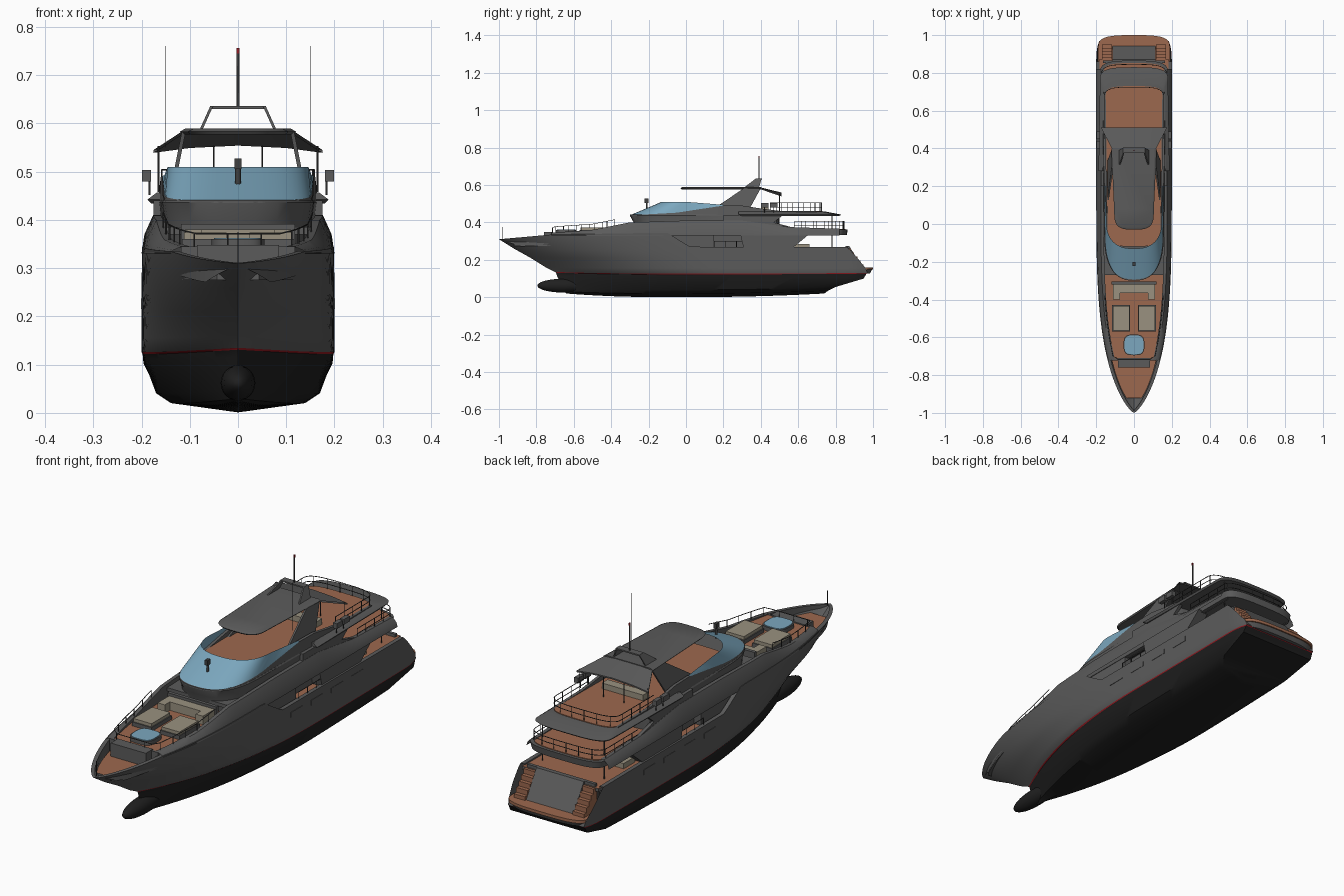
import bpy, bmesh, math
from mathutils import Vector

if "Cube" in bpy.data.objects:
    bpy.data.objects.remove(bpy.data.objects["Cube"])

def mat(name, r, g, b):
    m = bpy.data.materials.new(name)
    m.diffuse_color = (r, g, b, 1)
    m.use_nodes = True
    m.node_tree.nodes["Principled BSDF"].inputs["Base Color"].default_value = m.diffuse_color
    return m

GREY, DARK = mat("grey_paint", .105, .105, .105), mat("dark_bottom", .014, .014, .014)
TEAK, BLUE = mat("teak", .335, .14, .077), mat("blue_glass", .2, .39, .52)
BEIGE, RED = mat("beige_cushion", .32, .285, .215), mat("red_line", .3, .01, .015)
METAL = mat("rail_metal", .05, .05, .05)

def link(name, data):
    bpy.context.collection.objects.link(bpy.data.objects.new(name, data))

def finish(name, bm, mats, angle=35):
    bmesh.ops.remove_doubles(bm, verts=bm.verts, dist=1e-5)
    bmesh.ops.recalc_face_normals(bm, faces=bm.faces)
    me = bpy.data.meshes.new(name)
    bm.to_mesh(me)
    bm.free()
    for m in mats:
        me.materials.append(m)
    for p in me.polygons:
        p.use_smooth = True
    me.set_sharp_from_angle(angle=math.radians(angle))
    link(name, me)

def loft(name, rows, mats, rule=lambda i: 0, cap=0):
    """Skin rows of half-side points on both sides; cap closes the stern end."""
    bm, ends = bmesh.new(), []
    for s in (1, -1):
        g = [[bm.verts.new((s * x, y, z)) for x, y, z in r] for r in rows]
        for i in range(len(g) - 1):
            for j in range(len(g[0]) - 1):
                f = bm.faces.new((g[i][j], g[i][j + 1], g[i + 1][j + 1], g[i + 1][j]))
                f.material_index = rule(i)
        ends.append([r[-1] for r in g])
    for i in range(cap):
        f = bm.faces.new((ends[0][i], ends[0][i + 1], ends[1][i + 1], ends[1][i]))
        f.material_index = rule(i)
    finish(name, bm, mats)

def around(half):
    """Complete a half path that touches the centre line at one end."""
    m = [(-p[0],) + tuple(p[1:]) for p in half][::-1]
    return m + half[1:] if abs(half[0][0]) < 1e-6 else half + m[1:]

def plan(yf, yb, w, df, wb, db, e=.6, n=10):
    """Half deck outline with a rounded front (depth df) and back (depth db)."""
    t = [math.pi / 2 * i / n for i in range(n + 1)]
    c = lambda a: max(0, math.cos(a)) ** e if a < 1.57 else 0
    return ([(w * math.sin(a) ** e, yf + df * (1 - c(a))) for a in t] +
            [(wb * c(a), yb - db * (1 - math.sin(a) ** e)) for a in t])

def bridge(bm, loops):
    """Close a stack of equal loops with side walls and end caps."""
    n = len(loops[0])
    for a, b in zip(loops, loops[1:]):
        for i in range(n):
            bm.faces.new((a[i], a[(i + 1) % n], b[(i + 1) % n], b[i]))
    bm.faces.new(loops[0][::-1])
    return bm.faces.new(loops[-1])

def prism(name, rows, m, top=None):
    """Solid through deck outlines given as (half outline, z)."""
    bm = bmesh.new()
    full = lambda h: h + [(-x, y) for x, y in h[-2:0:-1]]
    loops = [[bm.verts.new((x, y, z)) for x, y in full(h)] for h, z in rows]
    bridge(bm, loops).material_index = 1
    finish(name, bm, [m, top or m])

def plate(name, poly, x0, x1, m, lean=0):
    """Side-view outline (y, z) extruded from x0 to x1 on both sides, leaning inward."""
    bm = bmesh.new()
    for s in (1, -1):
        bridge(bm, [[bm.verts.new((s * (x - lean * (z - poly[0][1])), y, z)) for y, z in poly]
                    for x in (x0, x1)])
    finish(name, bm, [m])

def box(name, x0, x1, y0, y1, z0, z1, m):
    plate(name, [(y0, z0), (y1, z0), (y1, z1), (y0, z1)], x0, x1, m)

def tubes(name, paths, r, m=METAL):
    cu = bpy.data.curves.new(name, 'CURVE')
    cu.dimensions, cu.bevel_depth, cu.bevel_resolution = '3D', r, 1
    for p in paths:
        sp = cu.splines.new('POLY')
        sp.points.add(len(p) - 1)
        for q, v in zip(sp.points, p):
            q.co = (*v, 1)
    cu.materials.append(m)
    link(name, cu)

def rail(name, path, h, bars=(1, .5), step=.06):
    """Rails over a base path, with evenly spaced posts."""
    paths, left = [[(x, y, z + h * k) for x, y, z in path] for k in bars], 0
    for a, b in zip(path, path[1:]):
        a, b = Vector(a), Vector(b)
        d = (b - a).length
        while left <= d and d > 0:
            p = a.lerp(b, left / d)
            paths.append([p, p + Vector((0, 0, h))])
            left += step
        left -= d
    tubes(name, paths, .0016)

def lerp(tab, y):
    for (a, u), (b, v) in zip(tab, tab[1:]):
        if y <= b:
            return u + (v - u) * max(0, (y - a) / (b - a))
    return tab[-1][1]

def breadth(y, y0, B, L, p):
    u, blunt = min(1, max(0, (y - y0) / L)), 1 - .25 * max(0, p - 2.8) / 1.2
    return B * (1 - (1 - u) ** p) ** blunt * (1 - .16 * max(0, (y - .85) / .15) ** 3)

hw = lambda y: breadth(y, -1, .2, 1.3, 4)

# Hull: keel to sheer, then cap rail and inner bulwark
sheer = [(-1, .31), (-.72, .335), (-.1, .345), (.02, .27), (.86, .268)]
levels = [  # stem y, stern y, half breadth, entry length, fullness, z bow/mid/stern
    (-.64, .74, 0, 1, 1, .02, .001, .02), (-.65, .76, .14, .9, 2.2, .03, .02, .035),
    (-.66, .80, .17, .95, 2.2, .05, .04, .055), (-.69, .95, .196, 1, 2.4, .115, .112, .10),
    (-.695, .965, .198, 1, 2.4, .131, .122, .126), (-.70, .97, .2, 1, 2.5, .135, .126, .13),
    (-.75, .96, .2, 1.05, 2.8, .16, .155, .155), (-.83, .92, .2, 1.15, 3.2, .21, .21, .205),
    (-.92, .88, .2, 1.23, 3.65, .26, .25, .25), (-1, .86, .2, 1.3, 4, 0, 0, 0)]
rows = []
for y0, y1, B, L, p, zb, zm, zs in levels:
    rows.append([])
    for s in [(i / 72) ** 1.4 for i in range(73)]:
        y = y0 + (y1 - y0) * s
        z = zm + (zb - zm) * max(0, 1 - s / .35) ** 2 + (zs - zm) * max(0, (s - .5) * 2) ** 2
        rows[-1].append((breadth(y, y0, B, L, p), y, z if zm else lerp(sheer, y)))
rows.append([(max(0, x - .018), y, z) for x, y, z in rows[-1]])
rows.append([(x, y, z - .05 * min(1, (y + 1) / .12)) for x, y, z in rows[-1]])
loft("hull", rows, [GREY, DARK, RED], lambda i: 1 if i < 4 else 2 if i == 4 else 0, cap=6)

# Bulbous bow
bm = bmesh.new()
bmesh.ops.create_uvsphere(bm, u_segments=20, v_segments=12, radius=1)
for v in bm.verts:
    v.co = (v.co.x * .036, -.655 + v.co.y * .14, .062 + v.co.z * .037)
finish("bow_bulb", bm, [DARK], 60)

# Raised topsides amidships
ztop = [(-.72, .345), (-.5, .36), (-.3, .40), (0, .41), (.3, .41), (.55, .375), (.86, .365)]
ys = [-.72 + 1.54 * i / 44 for i in range(45)]
loft("raised_topsides", [[(hw(y) - d, y, .33 + k * (lerp(ztop, y) - .33)) for y in ys]
     for d, k in ((0, 0), (.006, .5), (.024, 1), (.04, 1), (.04, 0))], [GREY])

# Decks that follow the hull
def deck(name, ya, yb, off, z, m=TEAK):
    yy = [ya + (yb - ya) * i / 12 for i in range(13)]
    half = [(0, ya)] + [(hw(y) - off, y) for y in yy] + [(0, yb)]
    prism(name, [(half, z - .015), (half, z)], GREY, m)

deck("bow_deck", -.92, -.72, .022, .29)
deck("fore_deck", -.72, -.26, .038, .343)
deck("side_deck", -.27, .3, .032, .385, GREY)
deck("main_deck", -.1, .87, .014, .262)
box("foredeck_step", 0, .085, -.76, -.71, .28, .348, GREY)
box("foredeck_bulkhead", 0, .118, -.722, -.712, .28, .345, GREY)

# Stern: swim platform with teak lip, transom and stairs
prism("platform_base", [(plan(.76, .985, .185, 0, .18, .07), .128),
                        (plan(.76, .995, .19, 0, .187, .07), .148)], GREY)
prism("swim_platform", [(plan(.8, 1, .192, 0, .19, .07), z) for z in (.147, .16)], TEAK)
plate("transom_door", [(.855, .275), (.872, .275), (.945, .156), (.855, .156)], 0, .115, GREY)
box("aft_bulwark", 0, .165, .852, .866, .15, .275, GREY)
for i in range(5):
    box(f"stair_{i}", .116, .17, .86, .95 - .017 * i, .15, .176 + .021 * i, TEAK)

# Main deck house, aft wings and hull windows
prism("main_house", [(plan(-.1, .52, .145, 0, .145, 0), z) for z in (.255, .34)], GREY)
box("side_lockers", .14, .177, -.1, .15, .255, .34, GREY)
plate("lower_wing", [(.31, .255), (.56, .255), (.66, .338), (.29, .338)], .14, .192, GREY)
box("aft_sofa", .09, .16, .58, .66, .26, .285, BEIGE)
for i in range(4):
    box(f"hull_window_{i}", .19, .2015, .08 + .14 * i, .16 + .14 * i, .215, .237, GREY)

# Upper deck slab with teak inlay, wheelhouse and wings
prism("upper_deck", [(plan(-.1, .86, .18, 0, .175, .07), .333),
                     (plan(-.1, .865, .185, 0, .18, .07), .362)], GREY)
prism("upper_deck_teak", [(plan(.3, .852, .165, 0, .165, .06), z) for z in (.36, .365)], TEAK)
prism("wheelhouse", [(plan(-.27, .5, .155, .22, .165, .02, .8), .335),
                     (plan(-.28, .5, .152, .22, .165, .02, .8), .40),
                     (plan(-.30, .5, .158, .25, .168, .02, .8), .436),
                     (plan(-.30, .5, .155, .25, .165, .02, .8), .441)], GREY)
plate("upper_wing", [(.2, .36), (.60, .365), (.47, .40), (.52, .44), (.2, .44)], .16, .175, GREY)

# Flybridge: overhang, teak floor, wraparound windscreen and coaming
prism("fly_overhang", [(plan(.3, .82, .18, 0, .175, .07), .434),
                       (plan(.28, .83, .188, 0, .18, .07), .442),
                       (plan(.28, .75, .168, 0, .16, .05), .457)], GREY)
prism("fly_floor", [(plan(-.12, .73, .14, .1, .15, .05), z) for z in (.44, .46)], TEAK)
base = plan(-.3, 1, .152, .25, 0, 0, .8, 14)[:15] + [(.153, .02), (.155, .1), (.157, .2)]
rim = plan(-.13, 1, .146, .15, 0, 0, .8, 14)[:15] + [(.148, .07), (.150, .13), (.152, .2)]
zb = [(-.3, .438), (-.05, .452), (.2, .49), (.3, .49), (.48, .462), (.75, .459)]
loft("windscreen", [[(x, y, lerp(zb, y)) for x, y in base],
                    [(x, y, .51 - .016 * max(0, y) / .2) for x, y in rim]], [BLUE])
side = base + [(.16, .3), (.162, .4), (.163, .5), (.16, .7)]
loft("fly_coaming", [[(x * k, y, z or lerp(zb, y)) for x, y in side]
                     for k, z in ((1.02, .435), (1, 0), (.92, 0), (.92, .437))], [GREY])
box("fly_sofa", 0, .1, .40, .44, .455, .485, BEIGE)

# Hardtop, sloping awning, radar arch and mast
prism("hardtop", [(plan(-.025, .40, .10, .1, .115, 0), .577),
                  (plan(-.03, .40, .105, .1, .12, 0), .583),
                  (plan(-.02, .40, .095, .1, .11, 0), .589)], GREY)
edge = [[(0, .39, .589), (.06, .39, .589), (.112, .39, .586)],
        [(0, .51, .560), (.10, .51, .555), (.175, .51, .545)]]
loft("aft_awning", edge + [[(x, y, z - .006) for x, y, z in r] for r in edge[::-1]], [GREY])
plate("arch_leg", [(.12, .455), (.33, .455), (.40, .583), (.31, .583)], .134, .142, GREY, .2)
plate("mast_fin", [(.31, .586), (.39, .586), (.405, .636), (.375, .636)], .074, .08, GREY, .45)
box("mast_bar", 0, .056, .375, .405, .630, .636, GREY)
tubes("mast", [[(0, .39, .63), (0, .39, .752)]], .003)
box("mast_lamp", 0, .003, .387, .393, .745, .756, RED)
tubes("antennas", [[(s * .15, .165, .55), (s * .15, .165, .76)] for s in (1, -1)], .0006)
tubes("awning_posts", [[(x, .5, .458), (x, .5, .553)] for x in (-.165, -.05, .05, .165)], .0018)
tubes("deck_pillars", [[(s * .15, .78, z), (s * .15, .78, z + .078)]
                       for s in (1, -1) for z in (.26, .36)], .003)
for i in range(2):
    box(f"life_raft_{i}", .18, .199, .40 + .05 * i, .44 + .05 * i, .48, .503, GREY)
tubes("raft_brackets", [[(s * .183, y, .452), (s * .183, y, .48)]
                        for s in (1, -1) for y in (.42, .47)], .002)

# Searchlight on the wheelhouse
tubes("searchlight_post", [[(0, -.21, .46), (0, -.21, .512)]], .006)
box("searchlight", 0, .007, -.222, -.2, .505, .527, METAL)

# Foredeck lounge: hot tub, sunpads and sofa
prism("hot_tub", [(plan(-.695, -.585, .055, .055, .055, .055), z) for z in (.34, .36)], GREY)
prism("hot_tub_water", [(plan(-.69, -.59, .05, .05, .05, .05), z) for z in (.355, .363)], BLUE)
box("sunpad_base", .02, .116, -.57, -.43, .34, .36, GREY)
box("sunpad", .024, .112, -.565, -.435, .355, .374, BEIGE)
box("sofa_seat", 0, .11, -.365, -.318, .34, .38, BEIGE)
box("sofa_arm", .075, .11, -.40, -.36, .34, .38, BEIGE)
box("sofa_back", 0, .118, -.32, -.305, .34, .392, GREY)

# Railings and bow staff
rail("bow_rail", around([(0, -.715, .335), (.085, -.715, .335)] + [
    (hw(y) - .034, y, lerp(ztop, y) - .005) for y in [-.70 + .04 * i for i in range(9)]]),
    .036, (1,), .07)
for name, yb, w, z, y0, h in (("fly_rail", .725, .158, .458, .45, .046),
                              ("upper_rail", .845, .172, .362, .58, .044)):
    rail(name, around([(x, y, z) for x, y in plan(y0, yb, w, 0, w, .06)[10:]]), h)
for s, name in ((1, "side_rail_right"), (-1, "side_rail_left")):
    rail(name, [(s * .19, .15, .268), (s * .19, .3, .268)], .03, (1,))
tubes("bow_staff", [[(0, -.98, .31), (0, -.98, .375)]], .0015)
